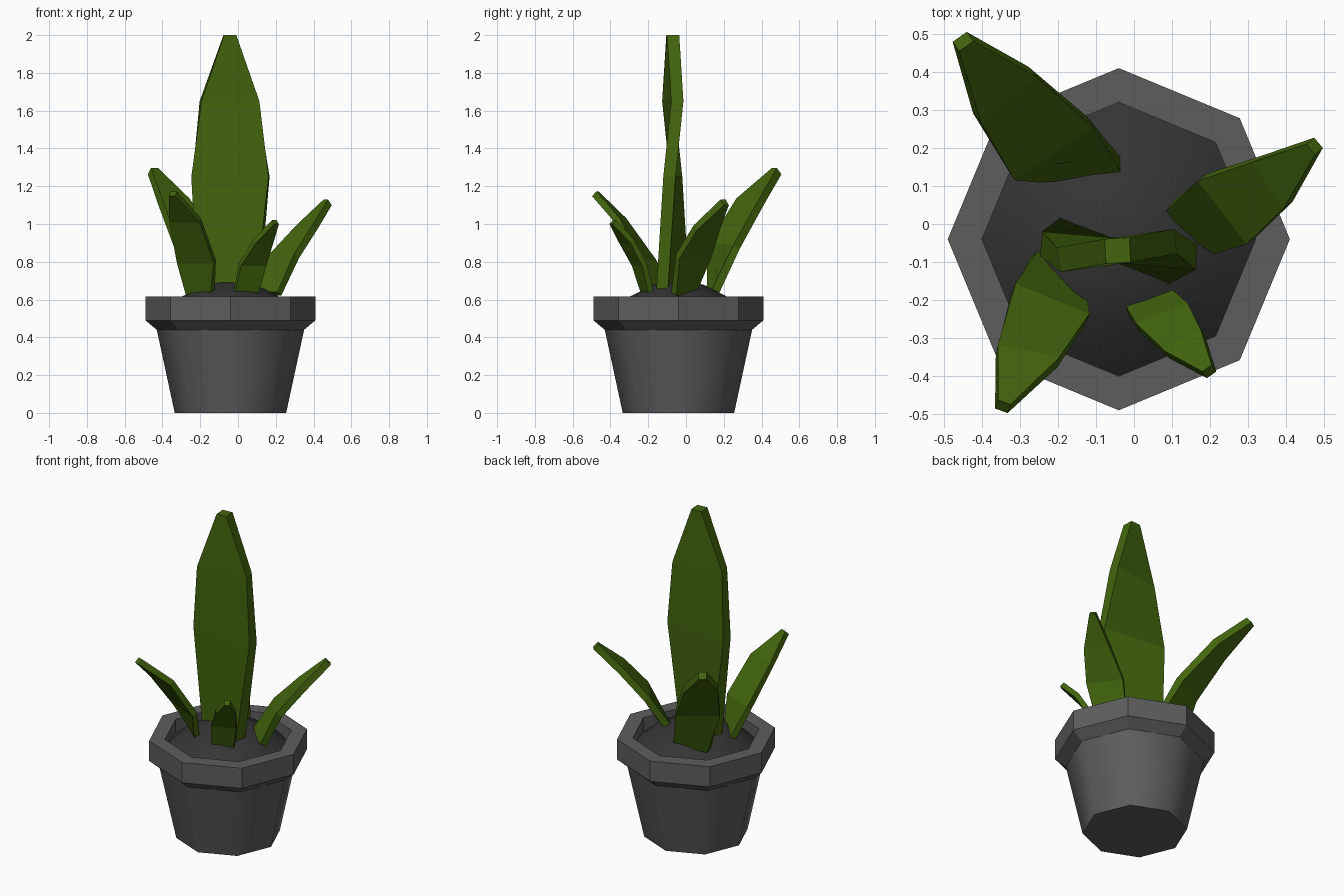
import bpy, bmesh, math
from mathutils import Vector

cube = bpy.data.objects.get("Cube")
if cube:
    bpy.data.objects.remove(cube, do_unlink=True)

POT_X = POT_Y = -0.04


def material(name, rgb):
    mat = bpy.data.materials.new(name)
    mat.use_nodes = True
    mat.diffuse_color = (*rgb, 1)
    mat.node_tree.nodes["Principled BSDF"].inputs["Base Color"].default_value = (*rgb, 1)
    return mat


def finish(name, bm, mat, smooth=None):
    bmesh.ops.remove_doubles(bm, verts=bm.verts, dist=0.0001)
    bmesh.ops.recalc_face_normals(bm, faces=bm.faces)
    mesh = bpy.data.meshes.new(name)
    bm.to_mesh(mesh)
    bm.free()
    mesh.materials.append(mat)
    obj = bpy.data.objects.new(name, mesh)
    bpy.context.collection.objects.link(obj)
    if smooth:
        bpy.ops.object.select_all(action='DESELECT')
        obj.select_set(True)
        bpy.context.view_layer.objects.active = obj
        bpy.ops.object.shade_smooth_by_angle(angle=math.radians(smooth))
    return obj


def lathe(name, profile, sides, mat, smooth=None):
    """Spin a (radius, height) profile around the pot axis."""
    bm = bmesh.new()
    verts = [bm.verts.new((r, 0, z)) for r, z in profile]
    edges = [bm.edges.new(pair) for pair in zip(verts, verts[1:])]
    bmesh.ops.spin(bm, geom=verts + edges, cent=(0, 0, 0), axis=(0, 0, 1),
                   angle=math.tau, steps=sides, use_merge=True)
    obj = finish(name, bm, mat, smooth)
    obj.location = (POT_X, POT_Y, 0)
    return obj


def leaf(name, thickness, sections, mat):
    """Loft a slab through sections of (x, y, z, width, twist in degrees)."""
    bm = bmesh.new()
    centres = [Vector(s[:3]) for s in sections]
    rings = []
    for i, (centre, section) in enumerate(zip(centres, sections)):
        width, twist = section[3], math.radians(section[4])
        across = Vector((math.cos(twist), math.sin(twist), 0))
        tangent = centres[min(i + 1, len(centres) - 1)] - centres[max(i - 1, 0)]
        normal = tangent.cross(across).normalized()
        rings.append([bm.verts.new(centre + across * width * a / 2 + normal * thickness * b / 2)
                      for a, b in ((-1, -1), (1, -1), (1, 1), (-1, 1))])
    for low, high in zip(rings, rings[1:]):
        for j in range(4):
            k = (j + 1) % 4
            bm.faces.new((low[j], low[k], high[k], high[j]))
    bm.faces.new(rings[0])
    bm.faces.new(rings[-1])
    return finish(name, bm, mat)


pot_grey = material("pot grey", (0.11, 0.11, 0.11))
soil_grey = material("soil dark grey", (0.035, 0.035, 0.035))
leaf_green = material("leaf green", (0.055, 0.13, 0.004))

# Pot body, faceted rim and soil mound
lathe("pot_body", [(0, 0), (0.295, 0), (0.39, 0.44)], 8, pot_grey, 50)
lathe("pot_rim", [(0.36, 0.44), (0.39, 0.44), (0.45, 0.49), (0.45, 0.615),
                  (0.36, 0.615), (0.36, 0.44)], 8, pot_grey)
lathe("soil", [(0.36, 0.53), (0.25, 0.62), (0.13, 0.68), (0, 0.70)], 16, soil_grey, 50)

# Tall upright leaf
leaf("tall_leaf", 0.065, [(-0.05, -0.07, 0.65, 0.33, -20), (-0.04, -0.07, 1.25, 0.41, -5),
                          (-0.045, -0.07, 1.65, 0.31, 9), (-0.043, -0.07, 2.0, 0.065, 3)], leaf_green)

# Shorter leaves leaning outward
leaf("back_right_leaf", 0.045, [(-0.14, 0.14, 0.63, 0.22, 5), (-0.22, 0.2, 0.88, 0.25, 33),
                                (-0.34, 0.34, 1.12, 0.19, 40), (-0.45, 0.48, 1.28, 0.045, 35)], leaf_green)
leaf("left_leaf", 0.04, [(0.15, -0.015, 0.63, 0.17, -36), (0.245, 0.04, 0.83, 0.21, -52),
                         (0.363, 0.11, 0.98, 0.147, -55), (0.475, 0.205, 1.115, 0.035, -50)], leaf_green)
leaf("front_right_leaf", 0.035, [(-0.20, -0.145, 0.63, 0.18, -44), (-0.22, -0.21, 0.8, 0.21, -22),
                                 (-0.28, -0.347, 1.02, 0.165, -12), (-0.345, -0.48, 1.16, 0.035, -20)], leaf_green)
leaf("front_left_leaf", 0.03, [(0.042, -0.205, 0.635, 0.13, 18), (0.078, -0.247, 0.785, 0.145, 22),
                               (0.135, -0.315, 0.91, 0.11, 33), (0.198, -0.388, 1.01, 0.03, 35)], leaf_green)
